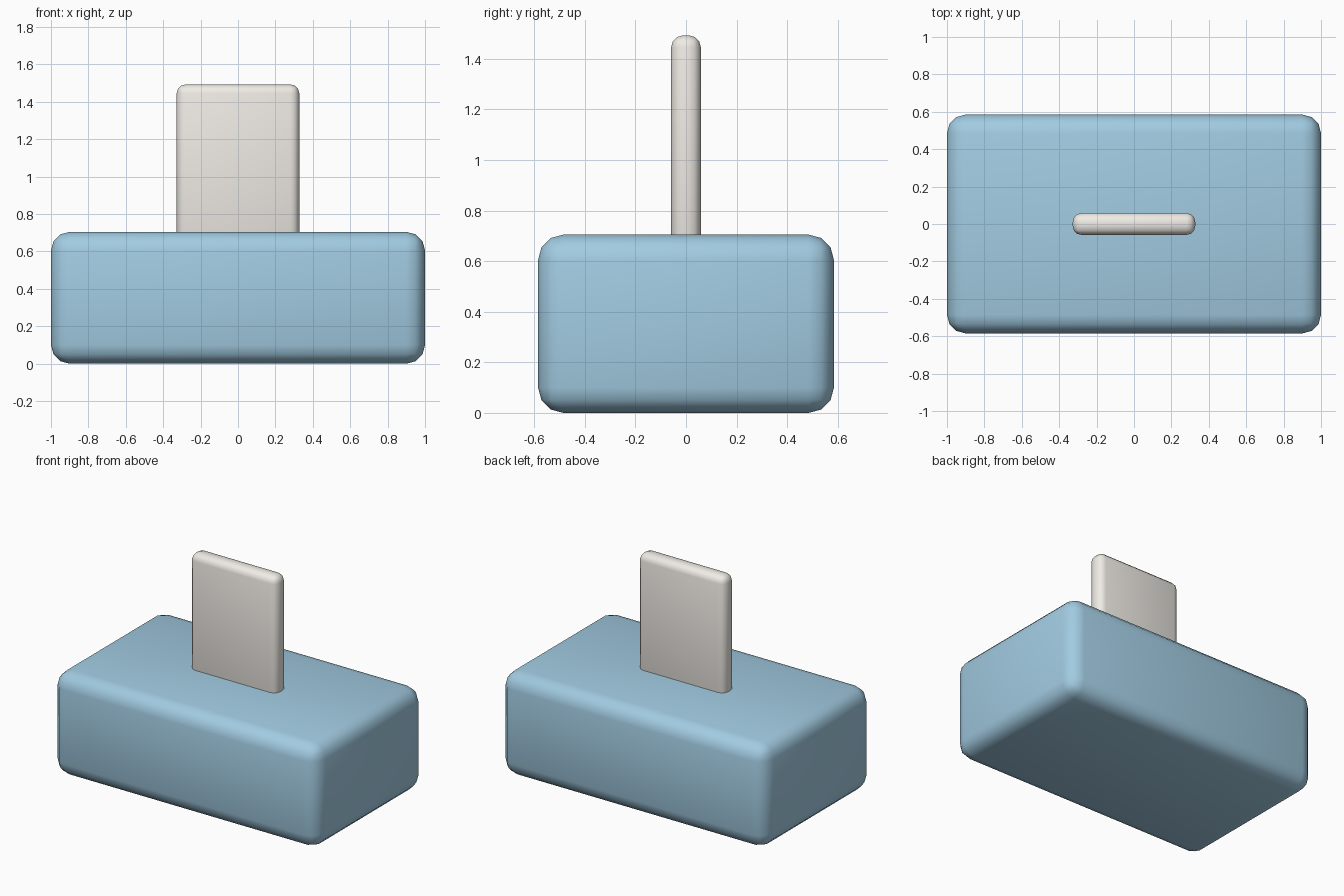
import bpy
import math

if "Cube" in bpy.data.objects:
    bpy.data.objects.remove(bpy.data.objects["Cube"])


def rounded_box(name, size, z_bottom, radius, segments, color):
    bpy.ops.mesh.primitive_cube_add(size=1, location=(0, 0, z_bottom + size[2] / 2))
    ob = bpy.context.object
    ob.name = name
    ob.scale = size
    bpy.ops.object.transform_apply(location=False, rotation=False, scale=True)
    bevel = ob.modifiers.new("rounding", 'BEVEL')
    bevel.width = radius
    bevel.segments = segments
    bpy.ops.object.modifier_apply(modifier=bevel.name)
    bpy.ops.object.shade_smooth_by_angle(angle=math.radians(40))
    mat = bpy.data.materials.new(name + "_color")
    mat.diffuse_color = color
    mat.use_nodes = True
    mat.node_tree.nodes["Principled BSDF"].inputs["Base Color"].default_value = mat.diffuse_color
    ob.data.materials.append(mat)
    return ob


# Rounded box body
rounded_box("box_body", (2.0, 1.17, 0.705), 0.0, 0.1, 3, (0.36, 0.60, 0.76, 1))

# Upright sheet rising from the top of the box
rounded_box("paper_sheet", (0.655, 0.117, 0.89), 0.603, 0.047, 3, (0.87, 0.84, 0.79, 1))
